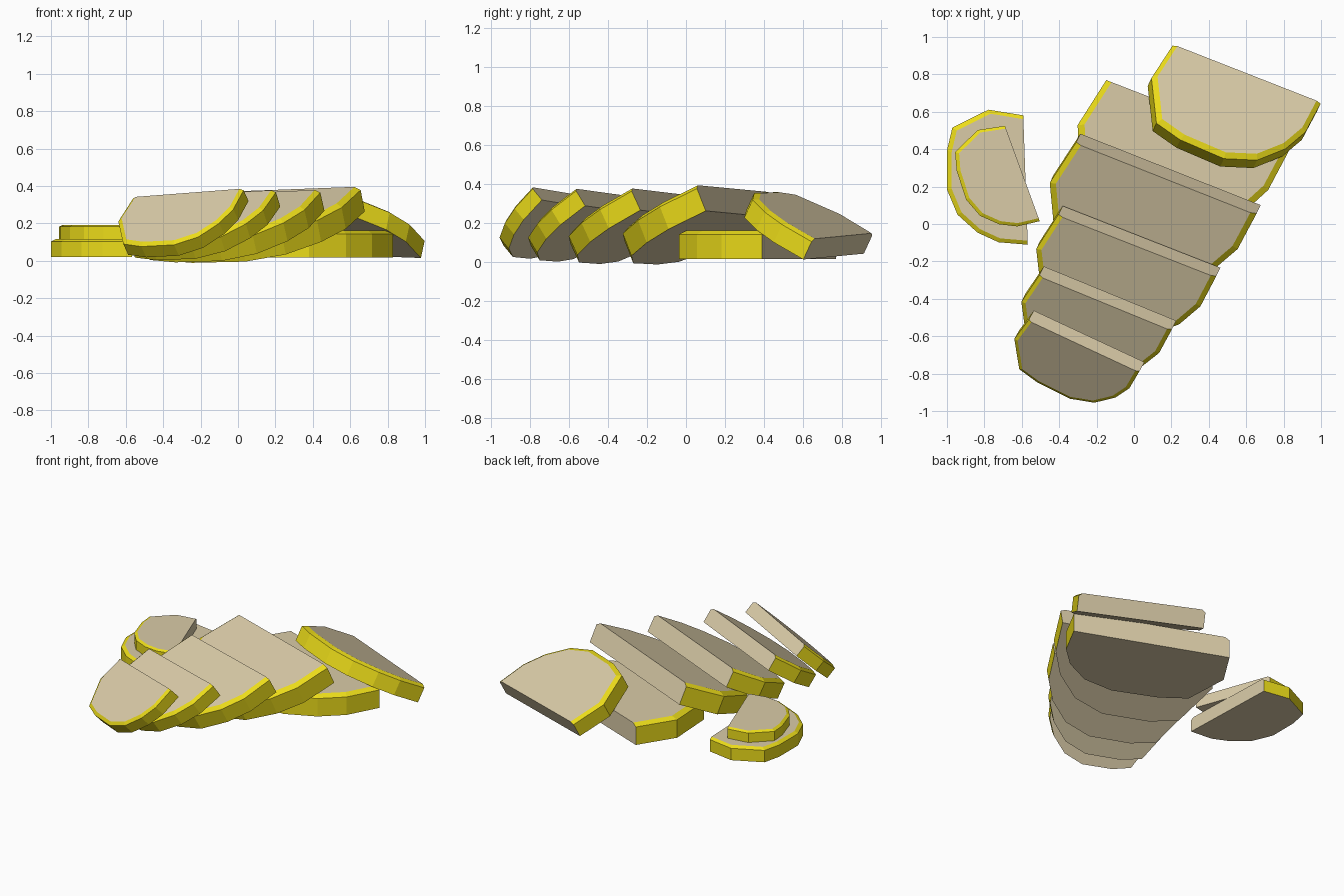
import bpy, bmesh
from math import radians
from mathutils import Matrix, Vector

if "Cube" in bpy.data.objects:
    bpy.data.objects.remove(bpy.data.objects["Cube"])


def material(name, color):
    m = bpy.data.materials.new(name)
    m.diffuse_color = color
    m.use_nodes = True
    m.node_tree.nodes["Principled BSDF"].inputs["Base Color"].default_value = m.diffuse_color
    return m


TAN = material("slice_flesh", (0.70, 0.60, 0.39, 1))
YELLOW = material("slice_rind", (0.84, 0.72, 0.01, 1))

# Half-slice outline for a half-width of 1; the cut edge lies on y = 0
OUTLINE = [(-.90, 0), (-1, -.50), (-.76, -1.03), (-.43, -1.12), (.13, -1.14),
           (.50, -1.0), (.77, -.72), (.92, -.42), (.97, 0)]
THICK, INSET, DROP = 0.26, 0.94, 0.035


def add_slice(name, half_width, location, yaw, tilt=0, roll=0):
    """Location is the middle of the upper cut edge."""
    bm = bmesh.new()
    levels = [(1, -THICK), (1, -DROP), (INSET, 0)]
    rings = [[bm.verts.new((x * s, y * s, z)) for x, y in OUTLINE] for s, z in levels]
    # flat faces: top, underside and the cut
    bm.faces.new(rings[2])
    bm.faces.new(rings[0])
    bm.faces.new([r[0] for r in rings] + [r[-1] for r in reversed(rings)])
    # rind with a chamfered upper edge
    for lo, hi in zip(rings, rings[1:]):
        for i in range(len(OUTLINE) - 1):
            bm.faces.new((lo[i], lo[i + 1], hi[i + 1], hi[i])).material_index = 1
    bmesh.ops.recalc_face_normals(bm, faces=bm.faces)
    rot = (Matrix.Rotation(radians(yaw), 4, 'Z') @ Matrix.Rotation(radians(-roll), 4, 'Y')
           @ Matrix.Rotation(radians(tilt), 4, 'X'))
    pos = Vector(location) - rot @ Vector((0.035 * half_width, 0, 0))
    bm.transform(Matrix.Translation(pos) @ rot @ Matrix.Scale(half_width, 4))
    me = bpy.data.meshes.new(name)
    bm.to_mesh(me)
    bm.free()
    me.materials.append(TAN)
    me.materials.append(YELLOW)
    bpy.context.collection.objects.link(bpy.data.objects.new(name, me))


# Flat slice at the back and the one resting on it
add_slice("back_flat_slice", .56, (.34, .58, .163), -21.2)
add_slice("back_leaning_slice", .455, (.605, .805, .135), -21.4, -27, -2)

# Fanned row, getting smaller and steeper towards the front
add_slice("fan_slice_1", .555, (.17, .24, .378), -21.6, 23.5, 2)
add_slice("fan_slice_2", .485, (.015, -.12, .36), -21.4, 27, 2.5)
add_slice("fan_slice_3", .41, (-.155, -.425, .358), -22.3, 34, 3)
add_slice("fan_slice_4", .35, (-.27, -.655, .363), -25, 43, 4)

# Two small stacked slices at the side
add_slice("small_lower_slice", .37, (-.58, .235, .115), -88)
add_slice("small_upper_slice", .29, (-.597, .27, .192), -70)
